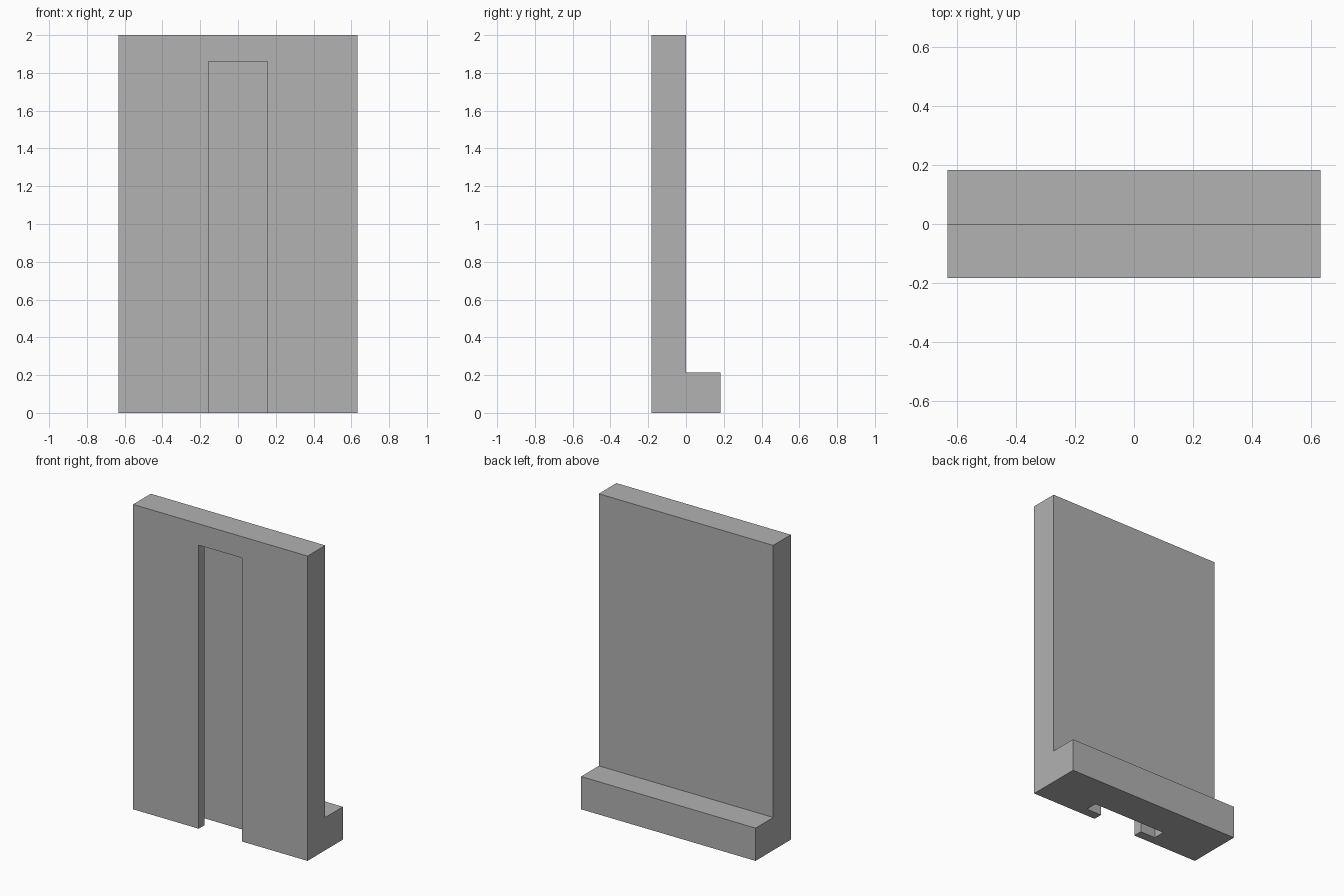
import bpy, bmesh
from mathutils import Vector

if "Cube" in bpy.data.objects:
    bpy.data.objects.remove(bpy.data.objects["Cube"])


def prism(name, profile, offset):
    """Extrude a closed planar outline along offset."""
    bm = bmesh.new()
    face = bm.faces.new([bm.verts.new(p) for p in profile])
    ext = bmesh.ops.extrude_face_region(bm, geom=[face])
    moved = [g for g in ext["geom"] if isinstance(g, bmesh.types.BMVert)]
    bmesh.ops.translate(bm, vec=Vector(offset), verts=moved)
    bmesh.ops.recalc_face_normals(bm, faces=bm.faces)
    mesh = bpy.data.meshes.new(name)
    bm.to_mesh(mesh)
    bm.free()
    obj = bpy.data.objects.new(name, mesh)
    bpy.context.collection.objects.link(obj)
    return obj


W, D, H = 0.633, 0.183, 2.0      # half width, half depth, height
FOOT = 0.215                     # height of the rear ledge
SLOT_TOP = 1.86

grey = bpy.data.materials.new("plain grey")
grey.diffuse_color = (0.445, 0.445, 0.445, 1)
grey.use_nodes = True
grey.node_tree.nodes["Principled BSDF"].inputs["Base Color"].default_value = grey.diffuse_color

# L-shaped panel: upright plate with a rear ledge along the bottom
side = [(-D, 0), (D, 0), (D, FOOT), (0, FOOT), (0, H), (-D, H)]
panel = prism("panel", [(-W, y, z) for y, z in side], (2 * W, 0, 0))
panel.data.materials.append(grey)

# T-shaped slot: narrow front opening, wider channel behind, open at the bottom
half = [(0.157, -D - 0.1), (0.157, -0.123), (0.267, -0.123), (0.267, -0.044)]
plan = half + [(-x, y) for x, y in reversed(half)]
cutter = prism("slot_cutter", [(x, y, -0.1) for x, y in plan], (0, 0, SLOT_TOP + 0.1))
cutter.data.materials.append(grey)
cutter.hide_render = True

cut = panel.modifiers.new("slot", 'BOOLEAN')
cut.operation = 'DIFFERENCE'
cut.solver = 'EXACT'
cut.object = cutter

# Bake the cut and discard the helper
bpy.context.view_layer.objects.active = panel
panel.select_set(True)
bpy.ops.object.modifier_apply(modifier=cut.name)
bpy.data.objects.remove(cutter, do_unlink=True)
